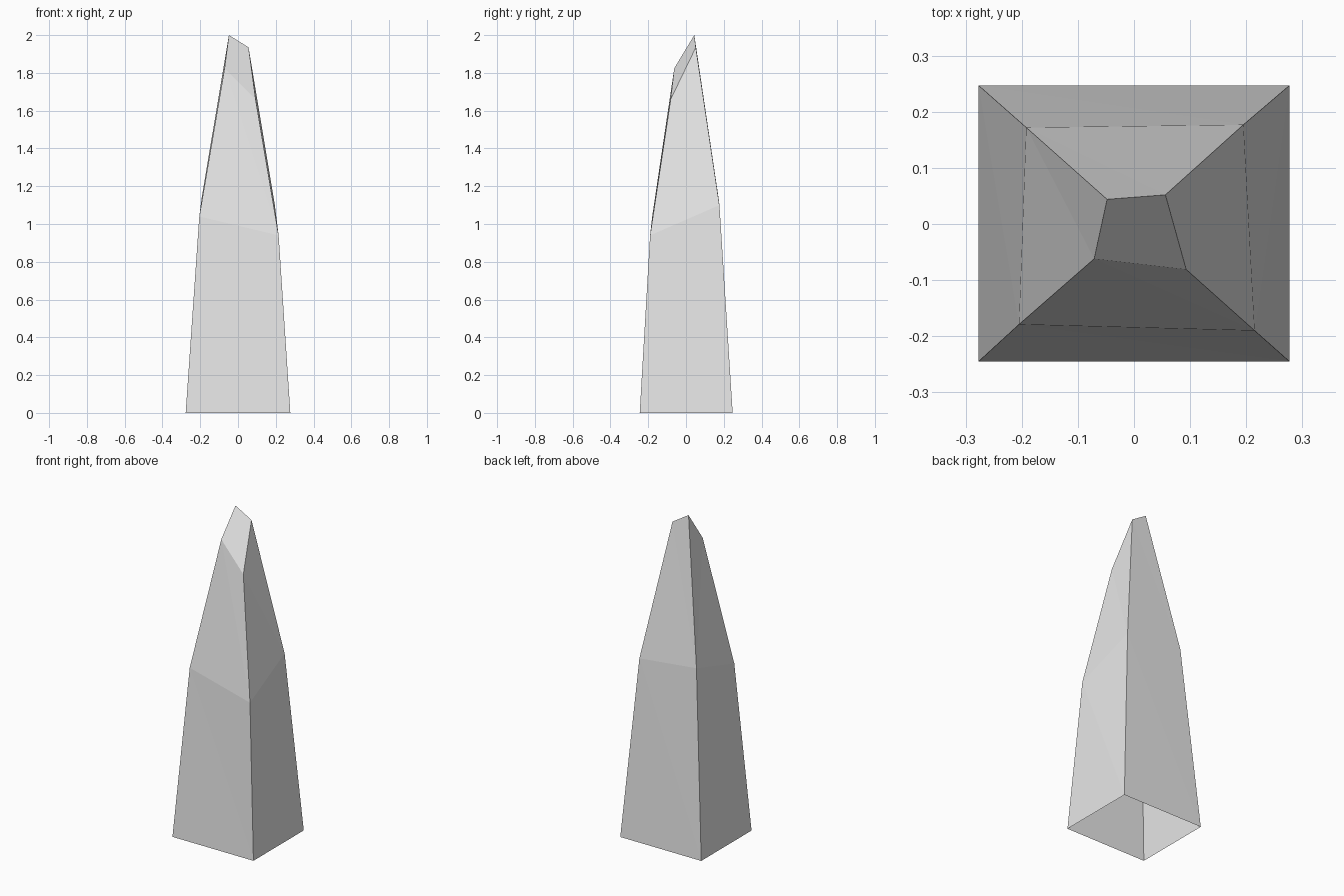
import bpy
import bmesh

default = bpy.data.objects.get("Cube")
if default:
    bpy.data.objects.remove(default, do_unlink=True)

# Plain stone grey
stone = bpy.data.materials.new("stone_grey")
stone.use_nodes = True
colour = (0.8, 0.8, 0.8, 1)
stone.diffuse_color = colour
stone.node_tree.nodes["Principled BSDF"].inputs["Base Color"].default_value = colour

# Rings, each going front left side, front right side, back right side, back left side
base = [(-0.277, -0.245, 0), (0.277, -0.245, 0), (0.277, 0.247, 0), (-0.277, 0.247, 0)]
shoulder = [(-0.205, -0.179, 1.04), (0.215, -0.19, 0.94),
            (0.195, 0.177, 1.10), (-0.192, 0.172, 1.14)]
tip = [(-0.071, -0.062, 1.825), (0.093, -0.081, 1.66),
       (0.056, 0.052, 1.935), (-0.048, 0.044, 2.0)]

bm = bmesh.new()
rings = [[bm.verts.new(p) for p in ring] for ring in (base, shoulder, tip)]


def wall(low, high, i, rising):
    """One side between two rings, split along the chosen diagonal."""
    j = (i + 1) % 4
    a, b, c, d = low[i], low[j], high[j], high[i]
    for tri in ([(a, b, c), (a, c, d)] if rising else [(a, b, d), (b, c, d)]):
        bm.faces.new(tri)


# Shaft and tapering upper section, open underneath
for low, high in zip(rings, rings[1:]):
    for i in range(4):
        wall(low, high, i, rising=(i == 3))

# Slanted cap
bm.faces.new(rings[-1])

mesh = bpy.data.meshes.new("stone_spire")
bm.to_mesh(mesh)
bm.free()
mesh.materials.append(stone)
spire = bpy.data.objects.new("stone_spire", mesh)
bpy.context.collection.objects.link(spire)
